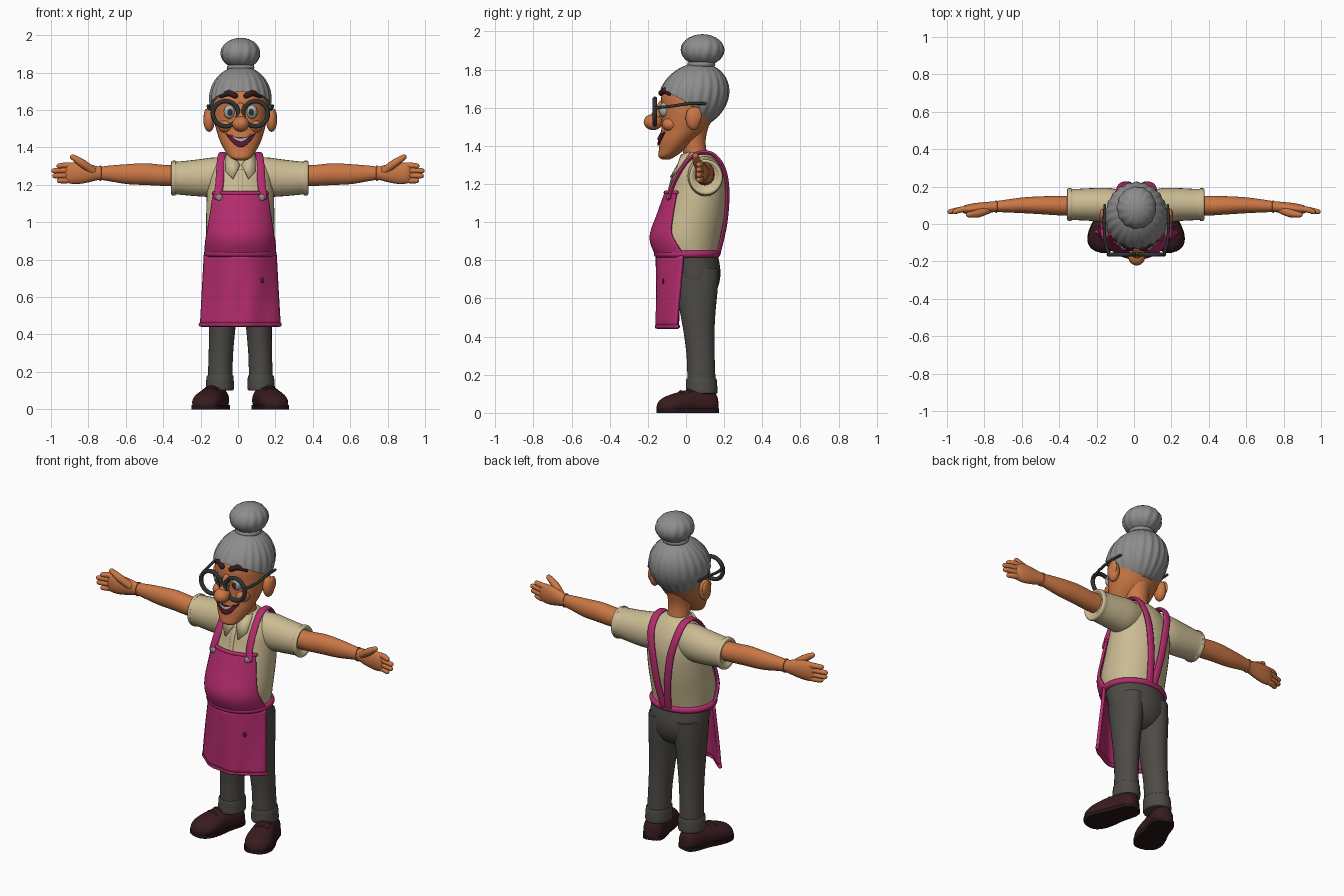
import bpy, bmesh, math
from mathutils import Vector

if "Cube" in bpy.data.objects:
    bpy.data.objects.remove(bpy.data.objects["Cube"])

COLOURS = {
    "skin": (0.60, 0.185, 0.060), "silver_hair": (0.27, 0.265, 0.27),
    "magenta_cloth": (0.46, 0.025, 0.155), "cream_cloth": (0.60, 0.50, 0.29),
    "grey_trousers": (0.075, 0.070, 0.060), "brown_leather": (0.040, 0.011, 0.013),
    "dark_frame": (0.030, 0.034, 0.034), "mouth_plum": (0.10, 0.010, 0.030),
    "eye_grey": (0.42, 0.43, 0.43), "dark_sole": (0.018, 0.008, 0.009)}
MATS = {}
for key, c in COLOURS.items():
    MATS[key] = bpy.data.materials.new(key)
    MATS[key].diffuse_color = (*c, 1)
TAU = 2 * math.pi


def make(name, verts, faces, mat, thick=0.0):
    """Mesh object; the body stands slightly right of the centre line."""
    bm = bmesh.new()
    vs = [bm.verts.new((p[0] + 0.015 * (1 - min(1, abs(p[0]))), p[1], p[2])) for p in verts]
    for f in faces:
        bm.faces.new([vs[i] for i in f])
    bmesh.ops.remove_doubles(bm, verts=bm.verts[:], dist=1e-5)
    bmesh.ops.recalc_face_normals(bm, faces=bm.faces[:])
    me = bpy.data.meshes.new(name)
    bm.to_mesh(me)
    bm.free()
    me.materials.append(MATS[mat])
    for p in me.polygons:
        p.use_smooth = True
    me.set_sharp_from_angle(angle=math.radians(48))
    ob = bpy.data.objects.new(name, me)
    bpy.context.collection.objects.link(ob)
    if thick:
        m = ob.modifiers.new("thickness", 'SOLIDIFY')
        m.thickness, m.offset = thick, 0
    return ob


def grid(name, f, nu, nv, mat, thick=0.0):
    verts = [f(i / nu, j / nv) for j in range(nv + 1) for i in range(nu + 1)]
    w = nu + 1
    faces = [(j * w + i, j * w + i + 1, (j + 1) * w + i + 1, (j + 1) * w + i)
             for j in range(nv) for i in range(nu)]
    return make(name, verts, faces, mat, thick)


def spline(rows, k=5):
    """Catmull-Rom through rows of numbers."""
    out, n = [], len(rows)
    for i in range(n - 1):
        a, b, c, d = rows[max(i - 1, 0)], rows[i], rows[i + 1], rows[min(i + 2, n - 1)]
        for s in range(k):
            t = s / k
            out.append(tuple(0.5 * (2 * q + (r - p) * t + (2 * p - 5 * q + 4 * r - e) * t * t
                             + (3 * q - p - 3 * r + e) * t ** 3) for p, q, r, e in zip(a, b, c, d)))
    return out + [tuple(rows[-1])]


def loft(name, rings, mat, n=28, floor=None):
    verts, faces = [], []
    for c, U, V in rings:
        for i in range(n):
            p = c + U * math.cos(TAU * i / n) + V * math.sin(TAU * i / n)
            if floor is not None:
                p.z = max(p.z, floor)
            verts.append(p)
    for j in range(len(rings) - 1):
        for i in range(n):
            k = (i + 1) % n
            faces.append((j * n + i, j * n + k, (j + 1) * n + k, (j + 1) * n + i))
    faces += [tuple(range(n)), tuple(range(len(verts) - n, len(verts)))]
    return make(name, verts, faces, mat)


def stack(name, rows, mat, n=32):
    """Rows of z, x, y, half width, half depth."""
    return loft(name, [(Vector((x, y, z)), Vector((a, 0, 0)), Vector((0, b, 0)))
                       for z, x, y, a, b in spline(rows)], mat, n)


def limb(name, rows, mat, s):
    """Rows of x, y, z, half depth, half height running sideways."""
    return loft(name, [(Vector((s * x, y, z)), Vector((0, a, 0)), Vector((0, 0, b)))
                       for x, y, z, a, b in spline(rows)], mat)


def tube(name, pts, mat, ref=(1, 0, 0), wide=1.0, flat=1.0, n=14):
    """Rows of x, y, z, radius, with rounded ends."""
    path = spline(pts)
    P, R, ref = [Vector(p[:3]) for p in path], [p[3] for p in path], Vector(ref)
    T = [(P[min(i + 1, len(P) - 1)] - P[max(i - 1, 0)]).normalized() for i in range(len(P))]
    caps = [math.radians(d) for d in (85, 60, 30)]
    data = [(P[0] - T[0] * R[0] * flat * math.sin(a), T[0], R[0] * math.cos(a)) for a in caps]
    data += list(zip(P, T, R))
    data += [(P[-1] + T[-1] * R[-1] * flat * math.sin(a), T[-1], R[-1] * math.cos(a)) for a in caps[::-1]]
    rings = []
    for c, t, r in data:
        U = (ref - t * ref.dot(t)).normalized()
        rings.append((c, U * r * wide, t.cross(U) * r * flat))
    return loft(name, rings, mat, n)


def ball(name, c, r, mat, streak=0, n=24):
    def f(u, v):
        a, t = TAU * u, math.pi * v
        k = 1 + (0.025 * math.cos(streak * a + 2 * t) if streak else 0)
        return (c[0] + r[0] * k * math.sin(t) * math.cos(a),
                c[1] + r[1] * k * math.sin(t) * math.sin(a), c[2] + r[2] * math.cos(t))
    return grid(name, f, n * 3 if streak else n, n // 2 + 2, mat)


def ring(name, c, ra, rb, minor, mat, upright=False):
    def f(u, v):
        a, b = TAU * u, TAU * v
        p, q, h = (ra + minor * math.cos(b)) * math.cos(a), (rb + minor * math.cos(b)) * math.sin(a), minor * math.sin(b)
        return (c[0] + p, c[1] + h, c[2] + q) if upright else (c[0] + p, c[1] + q, c[2] + h)
    return grid(name, f, 48, 10, mat)


def lookup(table, z):
    """Linear interpolation in rows sorted by their first number."""
    for a, b in zip(table, table[1:]):
        if z <= b[0]:
            t = max(0, (z - a[0]) / max(1e-6, b[0] - a[0]))
            return [p + (q - p) * t for p, q in zip(a, b)]
    return list(table[-1])


# Head and neck
HEAD = [(1.33, 0, -0.105, 0.025, 0.022), (1.345, 0, -0.10, 0.055, 0.045), (1.38, 0, -0.075, 0.082, 0.067),
        (1.43, 0, -0.045, 0.108, 0.092), (1.48, 0, -0.015, 0.125, 0.115), (1.54, 0, 0.007, 0.140, 0.135),
        (1.60, 0, 0.025, 0.148, 0.155), (1.68, 0, 0.035, 0.145, 0.160), (1.76, 0, 0.04, 0.11, 0.11),
        (1.80, 0, 0.04, 0.04, 0.04)]
stack("head", HEAD, "skin")
stack("neck", [(1.27, 0, 0.065, 0.075, 0.068), (1.36, 0, 0.048, 0.064, 0.062), (1.44, 0, 0.04, 0.065, 0.064),
               (1.54, 0, 0.05, 0.08, 0.08)], "skin")
head_fine = spline(HEAD)


def face_y(x, z):
    _, _, cy, a, b = lookup(head_fine, z)
    return cy - b * math.sqrt(max(0, 1 - (x / a) ** 2))


ball("nose", (0, -0.172, 1.525), (0.046, 0.05, 0.042), "skin")
tube("nose_bridge", [(0, -0.125, 1.62, 0.02), (0, -0.15, 1.57, 0.026), (0, -0.165, 1.54, 0.03)], "skin")

# Smiling mouth with a row of teeth
def mouth(lo, hi, lift, half):
    def f(u, v):
        q = 2 * u - 1
        x, top, bot = half * q, 1.452 + 0.022 * q * q, 1.402 + 0.072 * q * q
        z = top + (bot - top) * (lo + (hi - lo) * v)
        return (x, face_y(x, z) - lift, z)
    return f


grid("mouth", mouth(0, 1, 0.006, 0.078), 24, 8, "mouth_plum", 0.008)
grid("teeth", mouth(0.12, 0.42, 0.011, 0.055), 16, 3, "eye_grey", 0.004)

# Swept-back hair whose hemline drops behind the ears
HEM = [(0, 1.70), (40, 1.685), (70, 1.645), (90, 1.61), (112, 1.535), (140, 1.525), (180, 1.525)]


def hair(u, v):
    a = TAU * u
    hem = lookup(HEM, abs((math.degrees(a) + 180) % 360 - 180))[1]
    t = min(v / 0.9, 1) * math.acos((hem - 1.66) / 0.175)
    k = 1 + 0.018 * math.cos(22 * a) * math.sin(t)
    if v > 0.9:
        k *= 1 - 1.6 * (v - 0.9)
    return (0.166 * k * math.sin(t) * math.sin(a),
            0.04 - 0.182 * k * math.sin(t) * math.cos(a) + 0.03 * math.cos(t), 1.66 + 0.175 * math.cos(t))


grid("hair", hair, 132, 20, "silver_hair")
ball("hair_bun", (0, 0.087, 1.903), (0.105, 0.113, 0.083), "silver_hair", streak=13)
ring("bun_band", (0, 0.08, 1.828), 0.058, 0.058, 0.016, "silver_hair")

# Shirt body
SHIRT = [(0.82, 0, 0.012, 0.172, 0.148), (0.92, 0, 0.005, 0.182, 0.176), (1.05, 0, 0.038, 0.182, 0.167),
         (1.17, 0, 0.063, 0.178, 0.150), (1.25, 0, 0.068, 0.168, 0.133), (1.31, 0, 0.07, 0.138, 0.104),
         (1.35, 0, 0.068, 0.095, 0.076), (1.365, 0, 0.062, 0.07, 0.064)]
stack("shirt", SHIRT, "cream_cloth", 40)
tube("shirt_placket", [(0, -0.055, 1.28, 0.013), (0, -0.074, 1.23, 0.013), (0, -0.094, 1.15, 0.013)],
     "cream_cloth", flat=0.4)
shirt_fine = spline(SHIRT)

# Apron: bib hugging the belly, rolled hem, waist band and hanging skirt
WRAP = [(0.82, 84), (0.88, 74), (0.95, 62), (1.05, 54), (1.16, 48)]


def bib(u, v, out=0.0):
    z = 0.825 + 0.33 * v
    _, _, cy, a, b = lookup(shirt_fine, z)
    ang = math.radians(lookup(WRAP, z)[1]) * (2 * u - 1)
    return ((a + 0.012 + out) * math.sin(ang), cy - (b + 0.014 + out) * math.cos(ang), z)


grid("apron_bib", bib, 32, 20, "magenta_cloth", 0.014)
tube("bib_hem", [(*bib(i / 8, 1), 0.011) for i in range(9)], "magenta_cloth", ref=(0, 0, 1))
ring("waist_band", (0, 0.006, 0.833), 0.176, 0.156, 0.019, "magenta_cloth")


def skirt(u, v):
    q, z = 2 * u - 1, 0.825 - 0.372 * v
    return (q * (0.188 + 0.022 * v), -0.150 + (0.135 - 0.03 * v) * q * q
            + 0.005 * v * math.sin(9 * q + 3 * v), z)


grid("apron_skirt", skirt, 32, 16, "magenta_cloth", 0.018)
tube("skirt_hem", [(*skirt(i / 10, 1), 0.012) for i in range(11)], "magenta_cloth", ref=(0, 0, 1))
ball("skirt_stud", (0.115, skirt(0.78, 0.36)[1] - 0.008, 0.69), (0.012, 0.006, 0.014), "mouth_plum")

# Trouser seat
stack("trouser_seat", [(0.84, 0, 0.02, 0.174, 0.145), (0.75, 0, 0.042, 0.174, 0.138), (0.68, 0, 0.052, 0.168, 0.122),
                       (0.62, 0, 0.055, 0.135, 0.09), (0.59, 0, 0.055, 0.06, 0.05)], "grey_trousers")

for s, side in ((-1, "right"), (1, "left")):
    # Face details
    ball(side + "_ear", (s * 0.167, 0.038, 1.545), (0.03, 0.04, 0.062), "skin")
    ball(side + "_ear_rim", (s * 0.182, 0.05, 1.56), (0.014, 0.032, 0.045), "skin")
    ball(side + "_cheek", (s * 0.075, -0.08, 1.512), (0.042, 0.046, 0.036), "skin")
    ball(side + "_eye", (s * 0.06, -0.113, 1.59), (0.030, 0.028, 0.038), "eye_grey")
    ball(side + "_pupil", (s * 0.057, -0.138, 1.588), (0.014, 0.006, 0.017), "dark_frame")
    tube(side + "_eyebrow", [(s * x, face_y(x, z) - 0.008, z, r) for x, z, r in
         ((0.03, 1.677, 0.015), (0.065, 1.69, 0.016), (0.105, 1.672, 0.009))], "brown_leather", ref=(0, 0, 1))
    # Round glasses
    ring(side + "_glasses_rim", (s * 0.08, -0.163, 1.58), 0.067, 0.067, 0.012, "dark_frame", True)
    tube(side + "_glasses_arm", [(s * 0.148, -0.16, 1.60, 0.009), (s * 0.168, -0.08, 1.608, 0.008),
         (s * 0.172, 0.02, 1.622, 0.008), (s * 0.168, 0.10, 1.622, 0.007)], "dark_frame")
    # Sleeve with turned cuff
    limb(side + "_sleeve", [(0.04, 0.09, 1.255, 0.08, 0.085), (0.14, 0.10, 1.242, 0.092, 0.104),
         (0.23, 0.104, 1.237, 0.088, 0.098), (0.335, 0.104, 1.236, 0.083, 0.088), (0.345, 0.104, 1.236, 0.088, 0.093),
         (0.362, 0.104, 1.236, 0.086, 0.092), (0.366, 0.104, 1.238, 0.075, 0.08), (0.352, 0.104, 1.24, 0.055, 0.06)],
         "cream_cloth", s)
    # Bare arm and palm
    limb(side + "_arm", [(0.30, 0.10, 1.248, 0.052, 0.055), (0.40, 0.098, 1.25, 0.052, 0.056),
         (0.50, 0.10, 1.257, 0.048, 0.058), (0.60, 0.10, 1.257, 0.042, 0.053), (0.69, 0.096, 1.261, 0.034, 0.042),
         (0.745, 0.093, 1.262, 0.029, 0.036), (0.79, 0.088, 1.262, 0.030, 0.046), (0.85, 0.083, 1.262, 0.029, 0.057),
         (0.90, 0.078, 1.262, 0.024, 0.055), (0.925, 0.076, 1.262, 0.010, 0.040)], "skin", s)
    loft(side + "_wrist_band", [(Vector((s * (0.74 + d), 0.093, 1.262)), Vector((0, 0.030 + e, 0)),
         Vector((0, 0, 0.038 + e))) for d, e in ((-0.006, -0.004), (-0.004, 0.003), (0.004, 0.003), (0.006, -0.004))], "skin")
    for i, (z, tip, name) in enumerate(((1.303, 0.957, "index"), (1.277, 0.984, "middle"),
                                        (1.25, 0.98, "ring"), (1.224, 0.955, "little"))):
        tube(side + "_" + name + "_finger", [(s * 0.86, 0.082, 1.262 + (z - 1.262) * 0.9, 0.016),
             (s * 0.92, 0.078, z, 0.016), (s * tip, 0.066, z - 0.002, 0.0135)], "skin", ref=(0, 0, 1))
    tube(side + "_thumb", [(s * 0.78, 0.078, 1.275, 0.022), (s * 0.835, 0.057, 1.315, 0.022),
         (s * 0.885, 0.05, 1.348, 0.015)], "skin", ref=(0, 1, 0))
    # Collar flap
    make(side + "_collar", [(s * 0.004, -0.038, 1.305), (s * 0.042, -0.08, 1.232), (s * 0.08, -0.048, 1.272),
         (s * 0.076, 0.02, 1.366), (s * 0.035, -0.022, 1.352)], [(0, 1, 2), (0, 2, 4), (2, 3, 4)], "cream_cloth", 0.012)
    # Apron strap running over the shoulder to the middle of the back, with its button
    tube(side + "_strap", [(s * x, y, z, 0.022) for x, y, z in (
         (0.122, -0.088, 1.13), (0.112, -0.062, 1.21), (0.106, -0.005, 1.305), (0.10, 0.045, 1.352), (0.096, 0.09, 1.366),
         (0.092, 0.145, 1.352), (0.084, 0.196, 1.285), (0.06, 0.217, 1.17), (0.035, 0.207, 1.0), (0.016, 0.172, 0.84))],
         "magenta_cloth", flat=0.5)
    ball(side + "_apron_button", (s * 0.113, bib(0.5 + 0.37, 0.93)[1] - 0.012, 1.132), (0.018, 0.011, 0.018), "silver_hair")
    # Trouser leg and turn-up
    stack(side + "_trouser_leg", [(0.76, s * 0.085, 0.05, 0.082, 0.12), (0.66, s * 0.088, 0.055, 0.083, 0.112),
          (0.52, s * 0.094, 0.062, 0.075, 0.092), (0.40, s * 0.10, 0.070, 0.068, 0.079),
          (0.27, s * 0.106, 0.078, 0.064, 0.073), (0.12, s * 0.11, 0.082, 0.066, 0.075)], "grey_trousers")
    stack(side + "_trouser_cuff", [(0.18, s * 0.108, 0.081, 0.060, 0.07), (0.178, s * 0.109, 0.081, 0.070, 0.079),
          (0.14, s * 0.11, 0.082, 0.073, 0.082), (0.105, s * 0.111, 0.082, 0.073, 0.082),
          (0.10, s * 0.111, 0.082, 0.06, 0.07)], "grey_trousers")
    # Shoe turned outwards: distance from heel, half width, top height
    FOOT = [(0, 0.02, 0.07), (0.012, 0.045, 0.10), (0.05, 0.06, 0.12), (0.13, 0.064, 0.125), (0.19, 0.074, 0.115),
            (0.25, 0.078, 0.098), (0.295, 0.066, 0.08), (0.32, 0.042, 0.06), (0.33, 0.012, 0.04)]
    fwd = Vector((s * math.sin(0.30), -math.cos(0.30), 0))
    across, heel = Vector((-fwd.y, fwd.x, 0)), Vector((s * 0.105, 0.165, 0))
    rows = spline(FOOT)
    loft(side + "_shoe", [(heel + fwd * d + Vector((0, 0, h * 0.42)), across * w, Vector((0, 0, h * 0.58)))
                          for d, w, h in rows], "brown_leather", floor=0.016)
    outline = [heel + fwd * d + across * k * (w + 0.004) for k, seq in ((1, rows), (-1, rows[::-1])) for d, w, h in seq]
    m = len(outline)
    make(side + "_sole", [p + Vector((0, 0, z)) for z in (0, 0.022) for p in outline],
         [tuple(range(m)), tuple(range(m, 2 * m))] + [(i, (i + 1) % m, m + (i + 1) % m, m + i) for i in range(m)], "dark_sole")
    # Lace bars across the instep
    for d, h in ((0.16, 0.121), (0.20, 0.113)):
        c = heel + fwd * d
        tube(side + "_lace", [(*(c + across * k + Vector((0, 0, h - abs(k) * 0.35))), 0.007)
             for k in (-0.035, 0, 0.035)], "brown_leather", ref=(0, 0, 1), n=8)

for m in bpy.data.materials:
    if m.users and not m.is_grease_pencil:
        m.use_nodes = True
        m.node_tree.nodes["Principled BSDF"].inputs["Base Color"].default_value = m.diffuse_color
